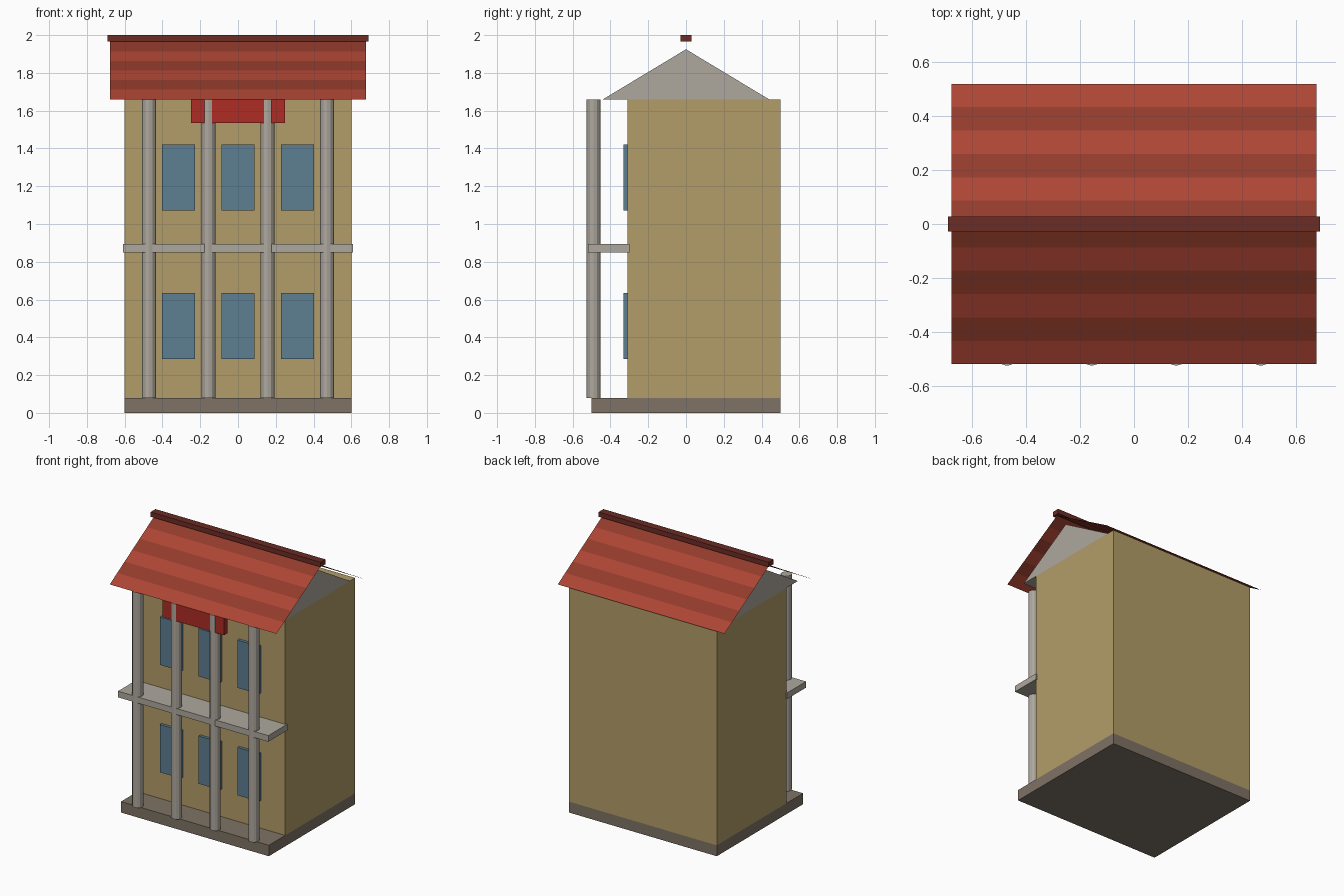
import bpy, bmesh
from math import pi

if "Cube" in bpy.data.objects:
    bpy.data.objects.remove(bpy.data.objects["Cube"])


def material(name, rgb):
    m = bpy.data.materials.new(name)
    m.diffuse_color = (*rgb, 1)
    m.use_nodes = True
    m.node_tree.nodes["Principled BSDF"].inputs["Base Color"].default_value = m.diffuse_color
    return m


WALL = material("ochre", (0.45, 0.34, 0.14))
STONE = material("stone", (0.21, 0.17, 0.13))
PALE = material("pale_stone", (0.42, 0.39, 0.34))
GLASS = material("glass", (0.11, 0.21, 0.28))
TILE = material("tile", (0.42, 0.06, 0.035))
TILE_DARK = material("tile_dark", (0.29, 0.045, 0.025))
RIDGE = material("ridge_red", (0.15, 0.025, 0.018))
SIGN = material("sign_red", (0.42, 0.025, 0.018))


def mesh_object(name, verts, faces, mats):
    me = bpy.data.meshes.new(name)
    me.from_pydata(verts, [], faces)
    for m in mats:
        me.materials.append(m)
    ob = bpy.data.objects.new(name, me)
    bpy.context.collection.objects.link(ob)
    return ob


def box(name, x, y, z, mat):
    verts = [(a, b, c) for a in x for b in y for c in z]
    faces = [(0, 1, 3, 2), (4, 6, 7, 5), (0, 4, 5, 1),
             (2, 3, 7, 6), (0, 2, 6, 4), (1, 5, 7, 3)]
    return mesh_object(name, verts, faces, [mat])


# Plinth, main body and balcony slab
box("plinth", (-0.6, 0.6), (-0.5, 0.5), (0, 0.08), STONE)
box("body", (-0.6, 0.6), (-0.31, 0.5), (0.08, 1.66), WALL)
box("balcony", (-0.61, 0.61), (-0.52, -0.3), (0.85, 0.895), PALE)

# Two rows of windows
for row, z in enumerate((0.459, 1.247)):
    for col in (-1, 0, 1):
        x = col * 0.315
        box(f"window_{row}_{col + 1}", (x - 0.0875, x + 0.0875),
            (-0.332, -0.305), (z - 0.175, z + 0.175), GLASS)

# Front columns
for i in range(4):
    bpy.ops.mesh.primitive_cylinder_add(
        vertices=12, radius=0.037, depth=1.58,
        location=((i - 1.5) * 0.314, -0.489, 0.87))
    ob = bpy.context.object
    ob.name = f"column_{i}"
    ob.data.materials.append(PALE)

# Red board above the middle bay
box("name_board", (-0.25, 0.25), (-0.52, -0.48), (1.535, 1.66), SIGN)

# Gable prism under the roof
mesh_object("gable",
            [(x, y, z) for x in (-0.6, 0.6)
             for y, z in ((-0.44, 1.66), (0.44, 1.66), (0, 1.925))],
            [(0, 2, 1), (3, 4, 5), (0, 1, 4, 3), (1, 2, 5, 4), (2, 0, 3, 5)], [PALE])

# Thin roof slopes in six alternating bands of tile
BANDS, HALF = 6, 0.677
for name, s in (("roof_front", -1), ("roof_back", 1)):
    verts, faces = [], []
    for i in range(BANDS + 1):
        t = i / BANDS
        y, z = s * 0.52 * (1 - t), 1.66 + 0.305 * t
        verts += [(-HALF, y, z), (HALF, y, z)]
    for i in range(BANDS):
        f = (2 * i, 2 * i + 1, 2 * i + 3, 2 * i + 2)
        faces.append(f if s < 0 else f[::-1])
    roof = mesh_object(name, verts, faces, [TILE, TILE_DARK])
    for i, p in enumerate(roof.data.polygons):
        p.material_index = i % 2

# Ridge beam
box("ridge", (-0.69, 0.69), (-0.028, 0.028), (1.965, 2.0), RIDGE)
